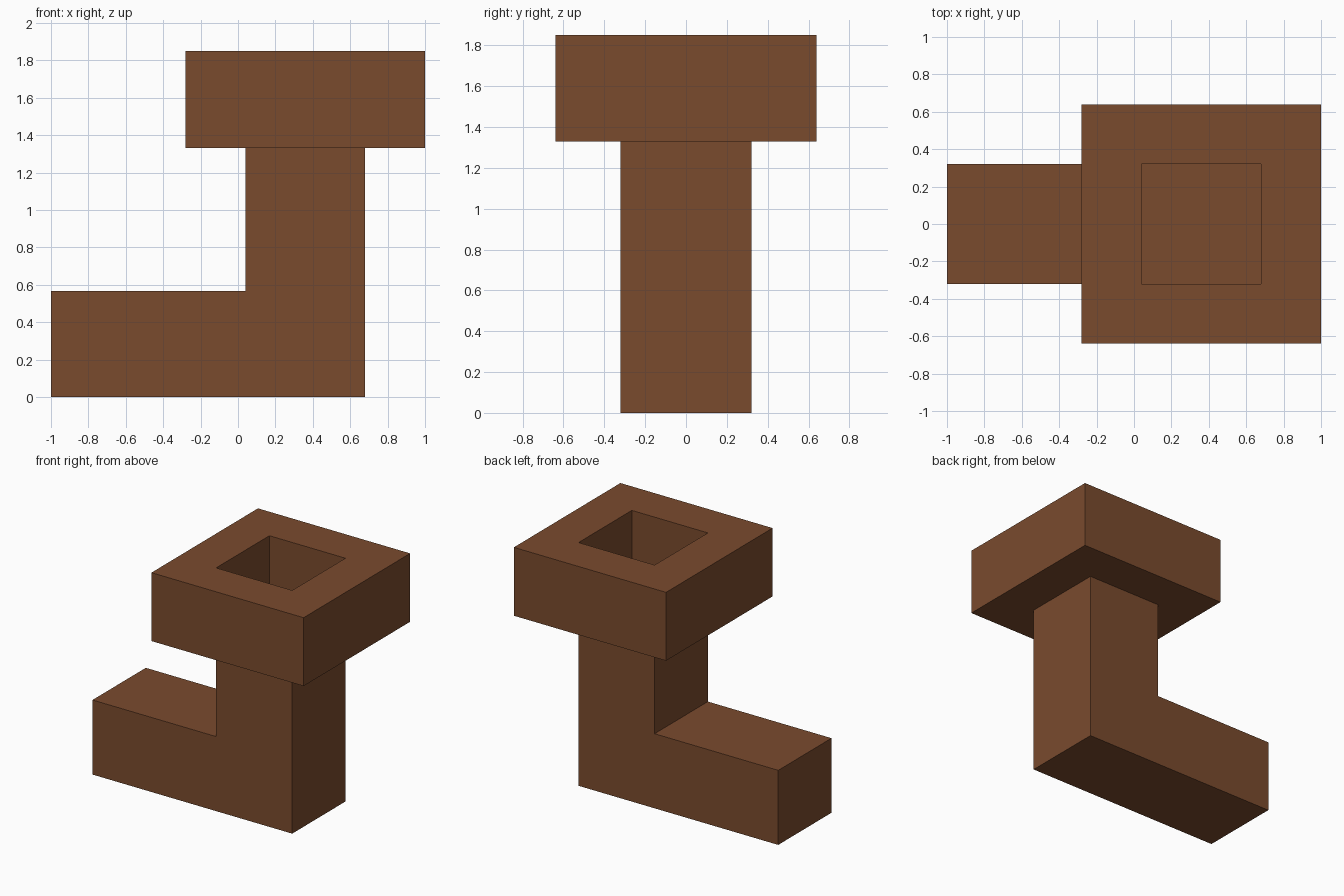
import bpy, bmesh

if "Cube" in bpy.data.objects:
    bpy.data.objects.remove(bpy.data.objects["Cube"])

brown = bpy.data.materials.new("brown")
brown.diffuse_color = (0.195, 0.07, 0.027, 1)
brown.use_nodes = True
brown.node_tree.nodes["Principled BSDF"].inputs["Base Color"].default_value = brown.diffuse_color


def finish(name, bm):
    bmesh.ops.recalc_face_normals(bm, faces=bm.faces)
    mesh = bpy.data.meshes.new(name)
    bm.to_mesh(mesh)
    bm.free()
    mesh.materials.append(brown)
    bpy.context.collection.objects.link(bpy.data.objects.new(name, mesh))


CX, HALF, RIM = 0.36, 0.32, 0.64      # column centre, pipe and collar half widths
FOOT_TOP, NECK, TOP = 0.567, 1.33, 1.85

# Elbow pipe: L-shaped profile extruded along y
bm = bmesh.new()
profile = [(-1, 0), (CX + HALF, 0), (CX + HALF, NECK), (CX - HALF, NECK),
           (CX - HALF, FOOT_TOP), (-1, FOOT_TOP)]
face = bm.faces.new([bm.verts.new((x, -HALF, z)) for x, z in profile])
side = bmesh.ops.extrude_face_region(bm, geom=[face])
bmesh.ops.translate(bm, vec=(0, 2 * HALF, 0),
                    verts=[v for v in side["geom"] if isinstance(v, bmesh.types.BMVert)])
finish("elbow_pipe", bm)

# Collar: square ring with a square opening down to the top of the pipe
bm = bmesh.new()
section = [(RIM, NECK), (RIM, TOP), (HALF, TOP), (HALF, NECK)]
corners = [(-1, -1), (1, -1), (1, 1), (-1, 1)]
rings = [[bm.verts.new((CX + sx * r, sy * r, z)) for sx, sy in corners] for r, z in section]
for i in range(4):
    a, b = rings[i], rings[(i + 1) % 4]
    for j in range(4):
        k = (j + 1) % 4
        bm.faces.new((a[j], a[k], b[k], b[j]))
finish("collar", bm)
